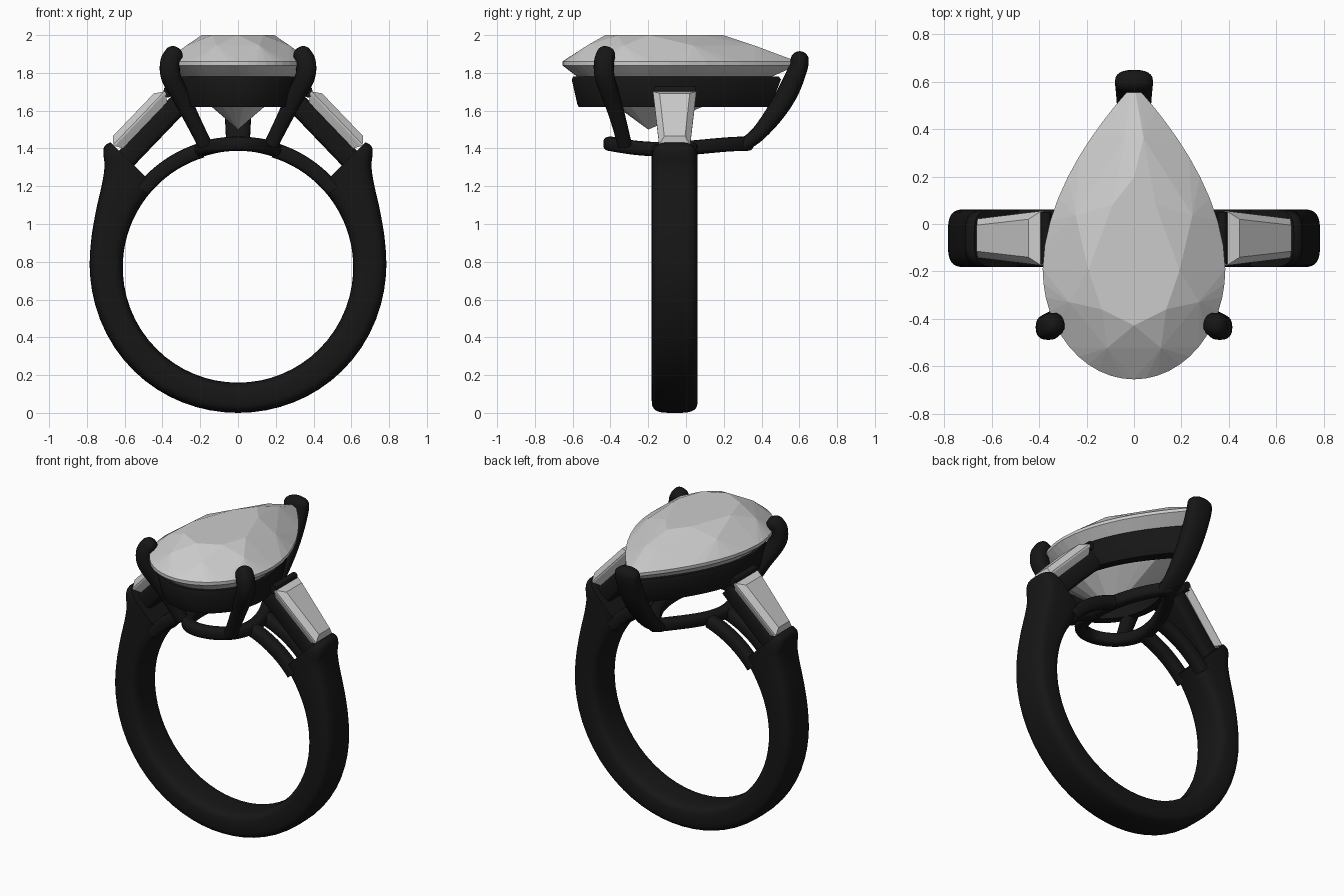
import bpy, bmesh
from math import sin, cos, pi, radians, sqrt
from mathutils import Vector as V

if "Cube" in bpy.data.objects:
    bpy.data.objects.remove(bpy.data.objects["Cube"])

metal = bpy.data.materials.new("dark_metal")
metal.diffuse_color = (0.008, 0.008, 0.008, 1)
metal.use_nodes = True
metal.node_tree.nodes["Principled BSDF"].inputs["Base Color"].default_value = metal.diffuse_color
BAND_Y, RING_Z, INNER_R = -0.06, 0.77, 0.61


def finish(name, bm, mirror=False, smooth=True):
    bmesh.ops.recalc_face_normals(bm, faces=bm.faces[:])
    me = bpy.data.meshes.new(name)
    bm.to_mesh(me)
    bm.free()
    ob = bpy.data.objects.new(name, me)
    bpy.context.collection.objects.link(ob)
    if smooth:
        me.materials.append(metal)
        bpy.ops.object.select_all(action='DESELECT')
        ob.select_set(True)
        bpy.context.view_layer.objects.active = ob
        bpy.ops.object.shade_smooth_by_angle(angle=radians(45))
    if mirror:
        m = ob.modifiers.new("mirror", 'MIRROR')
        m.use_mirror_merge = False
    return ob


def spline(rows, n=6):
    """Catmull-Rom through rows of numbers."""
    out, k = [], len(rows)
    for i in range(k - 1):
        a, b, c, d = (rows[max(i - 1, 0)], rows[i], rows[i + 1], rows[min(i + 2, k - 1)])
        for s in range(n):
            t = s / n
            out.append([0.5 * (2 * q + (r - p) * t + (2 * p - 5 * q + 4 * r - w) * t * t
                               + (3 * q - p - 3 * r + w) * t ** 3)
                        for p, q, r, w in zip(a, b, c, d)])
    return out + [list(rows[-1])]


def loft(name, sections, e=1.0, closed=False, mirror=False, n=24):
    """Skin over superellipse sections given as (centre, half axis, half axis)."""
    bm = bmesh.new()
    pw = lambda x: (abs(x) ** e) * (1 if x > 0 else -1)
    rings = [[bm.verts.new(c + u * pw(cos(2 * pi * i / n)) + v * pw(sin(2 * pi * i / n)))
              for i in range(n)] for c, u, v in sections]
    pairs = list(zip(rings, rings[1:])) + ([(rings[-1], rings[0])] if closed else [])
    for a, b in pairs:
        for i in range(n):
            bm.faces.new((a[i], a[(i + 1) % n], b[(i + 1) % n], b[i]))
    if not closed:
        bm.faces.new(rings[0])
        bm.faces.new(rings[-1])
    return finish(name, bm, mirror)


def prong(name, rows, side, mirror=False):
    """Rows of x, y, z, half width, half depth; the tip is domed."""
    rows = spline(rows)
    secs = []
    for i, r in enumerate(rows):
        p, q = rows[max(i - 1, 0)], rows[min(i + 1, len(rows) - 1)]
        t = (V(q[:3]) - V(p[:3])).normalized()
        u = (side - t * side.dot(t)).normalized()
        secs.append((V(r[:3]), u * r[3], t.cross(u) * r[4]))
    c, u, v = secs[-1]
    for a in (0.4, 0.8, 1.15, 1.45):
        secs.append((c + t * 0.045 * sin(a), u * cos(a), v * cos(a)))
    return loft(name, secs, 0.8, mirror=mirror)


def hull(name, pts, mirror=False):
    bm = bmesh.new()
    vs = [bm.verts.new(p) for p in pts]
    r = bmesh.ops.convex_hull(bm, input=vs)
    bmesh.ops.delete(bm, geom=[g for g in set(r["geom_interior"] + r["geom_unused"])
                               if isinstance(g, bmesh.types.BMVert)], context='VERTS')
    bmesh.ops.dissolve_limit(bm, angle_limit=0.01, verts=bm.verts[:], edges=bm.edges[:])
    return finish(name, bm, mirror, smooth=False)


def pear(t):
    """Pear outline, round end at -y, point at +y."""
    s, c = sin(t), cos(t)
    if s <= 0:
        return 0.385 * c, -0.19 + 0.465 * s
    return (1 if c > 0 else -1) * 0.385 * (1 - s ** 1.85), -0.19 + 0.78 * s


def pear_ring(n, k, z, off=0.0):
    out = []
    for i in range(n):
        x, y = pear(2 * pi * (i + off) / n - pi / 2)
        out.append(V((x * k, -0.2 + (y + 0.2) * k, z)))
    return out


# Centre stone: table, star points, girdle, pavilion, culet
hull("pear_stone", pear_ring(8, 0.5, 2.0) + pear_ring(8, 0.77, 1.945, 0.5)
     + pear_ring(48, 1, 1.86) + pear_ring(48, 1, 1.84)
     + pear_ring(16, 0.5, 1.663, 0.5) + [V((0, -0.2, 1.5))])

# Seat: pear-shaped wall under the stone
bm = bmesh.new()
loops = [[bm.verts.new(p) for p in pear_ring(64, k, z)] for k, z in
         ((0.89, 1.765), (0.875, 1.78), (0.77, 1.78), (0.69, 1.62), (0.81, 1.62), (0.825, 1.635))]
for a, b in zip(loops, loops[1:] + loops[:1]):
    for i in range(64):
        bm.faces.new((a[i], a[(i + 1) % 64], b[(i + 1) % 64], b[i]))
finish("stone_seat", bm)

# Base ring under the basket, bent to follow the finger
path = []
for i in range(72):
    x, y = pear(2 * pi * i / 72)
    x *= 0.5
    path.append(V((x, y * 0.578 - 0.021, RING_Z + sqrt(0.655 ** 2 - x * x))))
secs = []
for i, p in enumerate(path):
    t = (path[(i + 1) % 72] - path[i - 1]).normalized()
    u = t.cross(V((0, 0, 1))).normalized()
    secs.append((p, u * 0.038, u.cross(t) * 0.038))
loft("basket_base_ring", secs, 0.7, closed=True, n=16)

# Claws
prong("front_claw", [(0.175, -0.325, 1.42, .038, .038), (0.225, -0.35, 1.52, .04, .04),
                     (0.285, -0.385, 1.64, .045, .045), (0.352, -0.428, 1.77, .052, .052),
                     (0.36, -0.435, 1.85, .053, .053), (0.342, -0.424, 1.895, .05, .05)],
      V((0, 1, 0)), mirror=True)
prong("back_claw", [(0, 0.30, 1.415, .06, .035), (0, 0.38, 1.475, .065, .04),
                    (0, 0.47, 1.585, .07, .05), (0, 0.54, 1.70, .075, .055),
                    (0, 0.592, 1.82, .08, .05), (0, 0.602, 1.87, .08, .048)], V((1, 0, 0)))


def radial(phi, r0, r1, y, half):
    a = radians(phi)
    d = V((sin(a), 0, -cos(a)))
    return (V((0, y, RING_Z)) + d * (r0 + r1) / 2, d * (r1 - r0) / 2, V((0, half, 0)))


# Shank: angle from the bottom and outer radius, flaring into the shoulders
half = [(0, .77), (45, .777), (90, .785), (104, .795), (113, .813), (121, .842),
        (127, .885), (130.5, .938), (132.5, .955), (134.5, .945)]
rows = spline([(-a, r) for a, r in half[:0:-1]] + half, 8)
loft("shank", [radial(a, INNER_R, r, BAND_Y, 0.122) for a, r in rows], 0.55, n=32)

# Split lower rails running from the shoulders to the basket
for name, y in (("front_lower_rail", -0.142), ("back_lower_rail", 0.022)):
    loft(name, [radial(129 + 34 * i / 16, INNER_R, 0.69, y, 0.04) for i in range(17)],
         0.6, mirror=True, n=16)

# Sloping bars that carry the side stones
p0, p1 = V((0.375, BAND_Y, 1.645)), V((0.61, BAND_Y, 1.40))
d = (p1 - p0).normalized()
nrm = V((-d.z, 0, d.x))
L = (p1 - p0).length
loft("side_stone_bar", [(p0 + d * a - nrm * 0.05, nrm * 0.056, V((0, w, 0)))
                        for a, w in ((-0.03, .105), (L / 2, .088), (L + 0.03, .075))],
     0.4, mirror=True)

# Tapered baguette side stones
pts = []
for c, a0, a1, w0, w1 in ((0.0, 0, L, .095, .065), (0.04, -.03, L + .02, .115, .082),
                          (0.05, -.03, L + .02, .115, .082), (0.083, .015, L - .01, .08, .055)):
    for a, w in ((a0, w0), (a1, w1)):
        for s in (-1, 1):
            pts.append(p0 + d * a + nrm * c + V((0, s * w, 0)))
hull("baguette_stone", pts, mirror=True)

# Small lip joining each side stone to the seat
loft("seat_lip", [(V((0.372, BAND_Y + y, 1.70)), V((0.022, 0, 0)), V((0, 0, 0.03)))
                  for y in (-0.11, 0.11)], 0.8, mirror=True, n=16)
